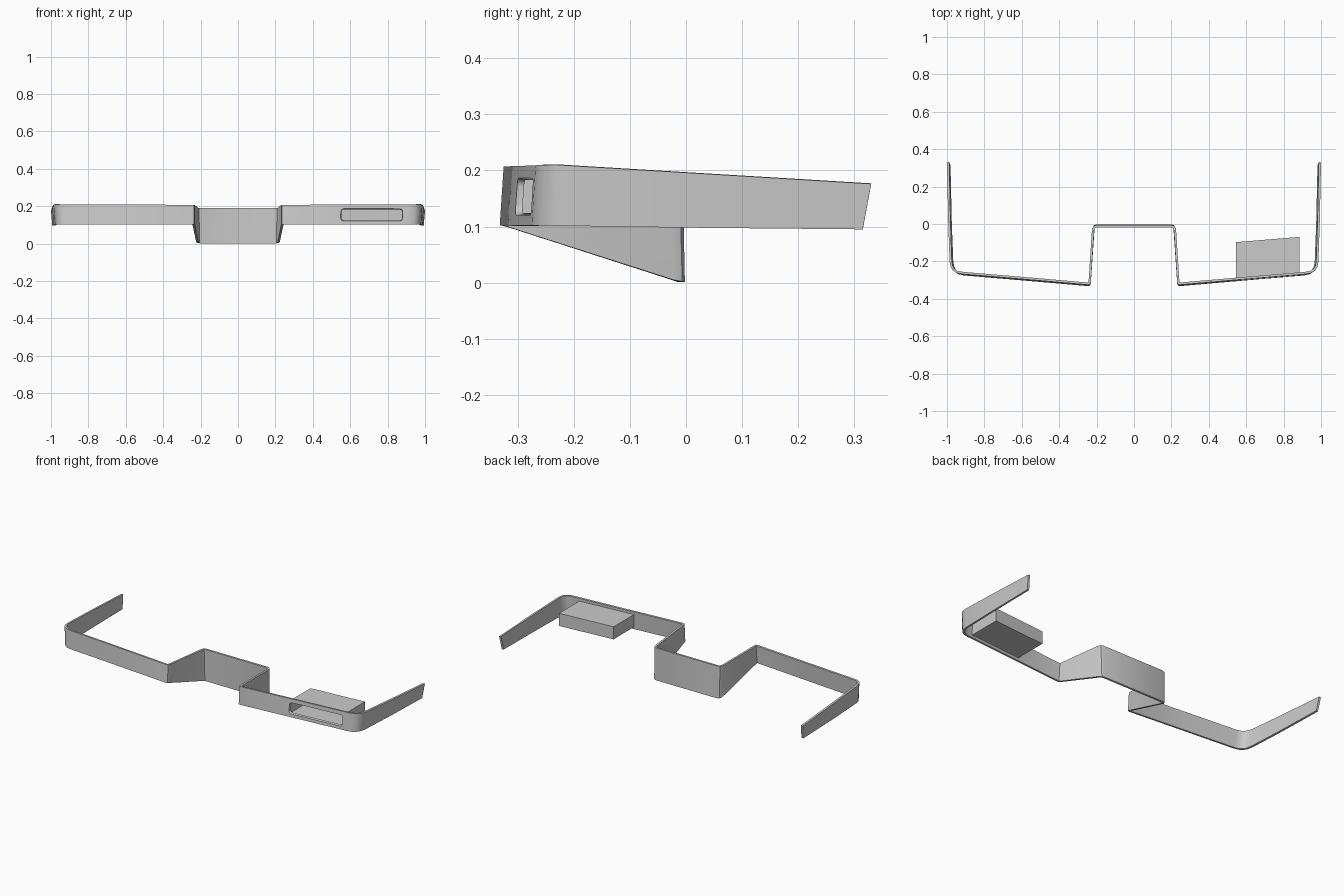
import bpy, math

if "Cube" in bpy.data.objects:
    bpy.data.objects.remove(bpy.data.objects["Cube"])

def make_object(name, verts, faces):
    mesh = bpy.data.meshes.new(name)
    mesh.from_pydata(verts, [], faces)
    mesh.update()
    ob = bpy.data.objects.new(name, mesh)
    bpy.context.collection.objects.link(ob)
    return ob

# Front surface of the band, right half: top x, y, z and bottom x, y, z
half = [
    (0.200, -0.018, 0.191, 0.198, -0.014, 0.001),
    (0.208, -0.021, 0.191, 0.206, -0.017, 0.002),
    (0.213, -0.032, 0.191, 0.211, -0.026, 0.005),
    (0.231, -0.312, 0.206, 0.231, -0.318, 0.099),
    (0.235, -0.322, 0.207, 0.235, -0.329, 0.102),
    (0.245, -0.325, 0.207, 0.245, -0.332, 0.102),
    (0.580, -0.296, 0.208, 0.580, -0.303, 0.102),
    (0.915, -0.268, 0.209, 0.910, -0.275, 0.102),
    (0.948, -0.262, 0.210, 0.940, -0.268, 0.102),
    (0.968, -0.249, 0.210, 0.960, -0.254, 0.102),
    (0.980, -0.230, 0.210, 0.972, -0.234, 0.102),
    (0.986, -0.200, 0.208, 0.978, -0.204, 0.101),
    (0.993, 0.000, 0.196, 0.986, 0.000, 0.098),
    (1.000, 0.330, 0.176, 0.993, 0.315, 0.095),
]
path = [(-a, b, c, -d, e, f) for a, b, c, d, e, f in reversed(half)] + half
verts = [p[3:] for p in path] + [p[:3] for p in path]
n = len(path)
band = make_object("bumper_band", verts,
                   [(i, i + 1, n + i + 1, n + i) for i in range(n - 1)])
solid = band.modifiers.new("thickness", 'SOLIDIFY')
solid.thickness = 0.012
solid.offset = -1
solid.use_even_offset = True

# Slanted plane of the right front panel
CX, CZ, SLOPE = 0.715, 0.154, 0.083

def panel_y(x, y):
    return y + SLOPE * (x - CX)

def slot_loop(w, h, r, y):
    pts = []
    for k, (sx, sz) in enumerate([(1, 1), (-1, 1), (-1, -1), (1, -1)]):
        for j in range(5):
            a = math.radians(90 * k + 22.5 * j)
            x = CX + sx * (w - r) + r * math.cos(a)
            pts.append((x, panel_y(x, y), CZ + sz * (h - r) + r * math.sin(a)))
    return pts

# Tapered rounded slot cut through the panel
m = 20
cutter = make_object(
    "slot_cutter",
    slot_loop(0.172, 0.039, 0.018, -0.310) + slot_loop(0.158, 0.025, 0.011, -0.262),
    [(i, (i + 1) % m, m + (i + 1) % m, m + i) for i in range(m)]
    + [tuple(reversed(range(m))), tuple(range(m, 2 * m))])
bpy.context.view_layer.objects.active = cutter
cutter.select_set(True)
bpy.ops.object.mode_set(mode='EDIT')
bpy.ops.mesh.select_all(action='SELECT')
bpy.ops.mesh.normals_make_consistent(inside=False)
bpy.ops.object.mode_set(mode='OBJECT')
cutter.select_set(False)
cutter.hide_render = True

cut = band.modifiers.new("slot", 'BOOLEAN')
cut.operation = 'DIFFERENCE'
cut.solver = 'EXACT'
cut.object = cutter

# Air duct: open-fronted thin box behind the slot
dv = []
for y in (-0.277, -0.083):
    for x, z in ((0.545, 0.116), (0.885, 0.116), (0.885, 0.191), (0.545, 0.191)):
        dv.append((x, panel_y(x, y), z))
duct = make_object("air_duct", dv, [
    (0, 4, 5, 1), (1, 5, 6, 2), (2, 6, 7, 3), (3, 7, 4, 0), (4, 7, 6, 5)])

# Bake the modifiers, drop the cutter, smooth the soft corners
bpy.context.view_layer.objects.active = band
band.select_set(True)
bpy.ops.object.convert(target='MESH')
bpy.data.objects.remove(cutter)
duct.select_set(True)
bpy.ops.object.shade_smooth_by_angle(angle=math.radians(40))
